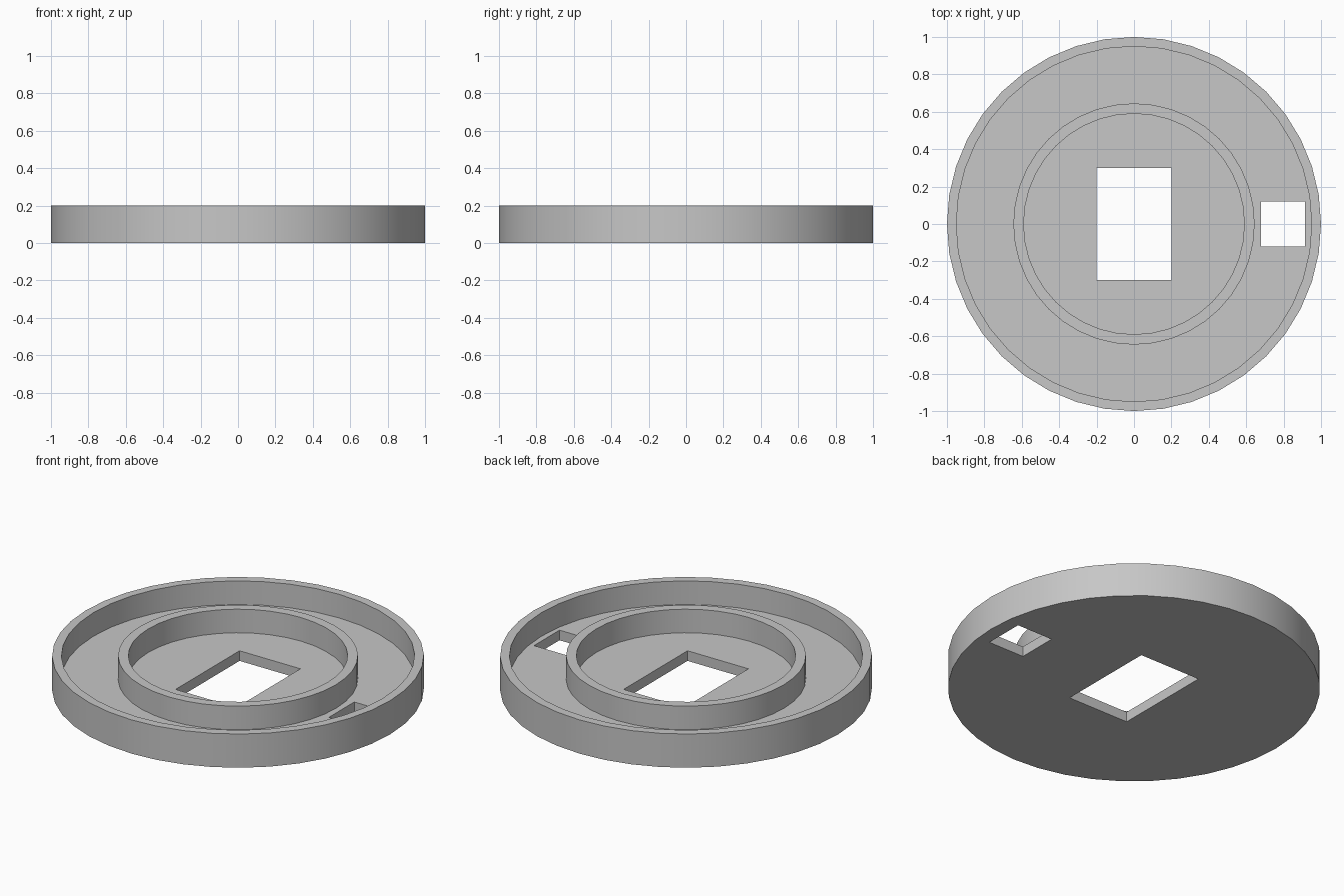
import bpy
import bmesh
from math import tau
from mathutils import Vector

SIDES = 40
FLOOR = 0.06
TOP = 0.2

cube = bpy.data.objects.get("Cube")
if cube:
    bpy.data.objects.remove(cube, do_unlink=True)

grey = bpy.data.materials.new("light grey")
grey.use_nodes = True
colour = (0.57, 0.57, 0.57, 1)
grey.diffuse_color = colour
grey.node_tree.nodes["Principled BSDF"].inputs["Base Color"].default_value = colour


def add_object(name, bm):
    bmesh.ops.recalc_face_normals(bm, faces=bm.faces)
    mesh = bpy.data.meshes.new(name)
    bm.to_mesh(mesh)
    bm.free()
    mesh.materials.append(grey)
    obj = bpy.data.objects.new(name, mesh)
    bpy.context.collection.objects.link(obj)
    return obj


def lathe(name, profile):
    """Turn a radius/height profile around the z axis."""
    bm = bmesh.new()
    verts = [bm.verts.new((r, 0, z)) for r, z in profile]
    edges = [bm.edges.new(pair) for pair in zip(verts, verts[1:])]
    bmesh.ops.spin(bm, geom=verts + edges, cent=(0, 0, 0), axis=(0, 0, 1),
                   angle=tau, steps=SIDES)
    bmesh.ops.remove_doubles(bm, verts=bm.verts, dist=0.0005)
    return add_object(name, bm)


def cut_hole(target, x, width, depth):
    """Cut a rectangular hole straight through the floor."""
    bm = bmesh.new()
    bmesh.ops.create_cube(bm, size=1)
    bmesh.ops.scale(bm, vec=(width, depth, 1), verts=bm.verts)
    bmesh.ops.translate(bm, vec=Vector((x, 0, 0)), verts=bm.verts)
    cutter = add_object("hole_cutter", bm)
    cutter.hide_render = True
    mod = target.modifiers.new("hole", "BOOLEAN")
    mod.operation = "DIFFERENCE"
    mod.solver = "EXACT"
    mod.object = cutter
    bpy.context.view_layer.objects.active = target
    bpy.ops.object.modifier_apply(modifier=mod.name)
    bpy.data.objects.remove(cutter, do_unlink=True)


# Round tray: flat base, outer rim and inner ring wall
tray = lathe("round_tray", [
    (0, 0), (1, 0), (1, TOP), (0.95, TOP), (0.95, FLOOR),
    (0.645, FLOOR), (0.645, TOP), (0.59, TOP), (0.59, FLOOR), (0, FLOOR)])

# Central window and small side slot
cut_hole(tray, 0, 0.4, 0.6)
cut_hole(tray, 0.797, 0.235, 0.24)

# Smooth curved walls with crisp corners
bpy.ops.object.select_all(action="DESELECT")
tray.select_set(True)
bpy.context.view_layer.objects.active = tray
bpy.ops.object.shade_smooth_by_angle()
